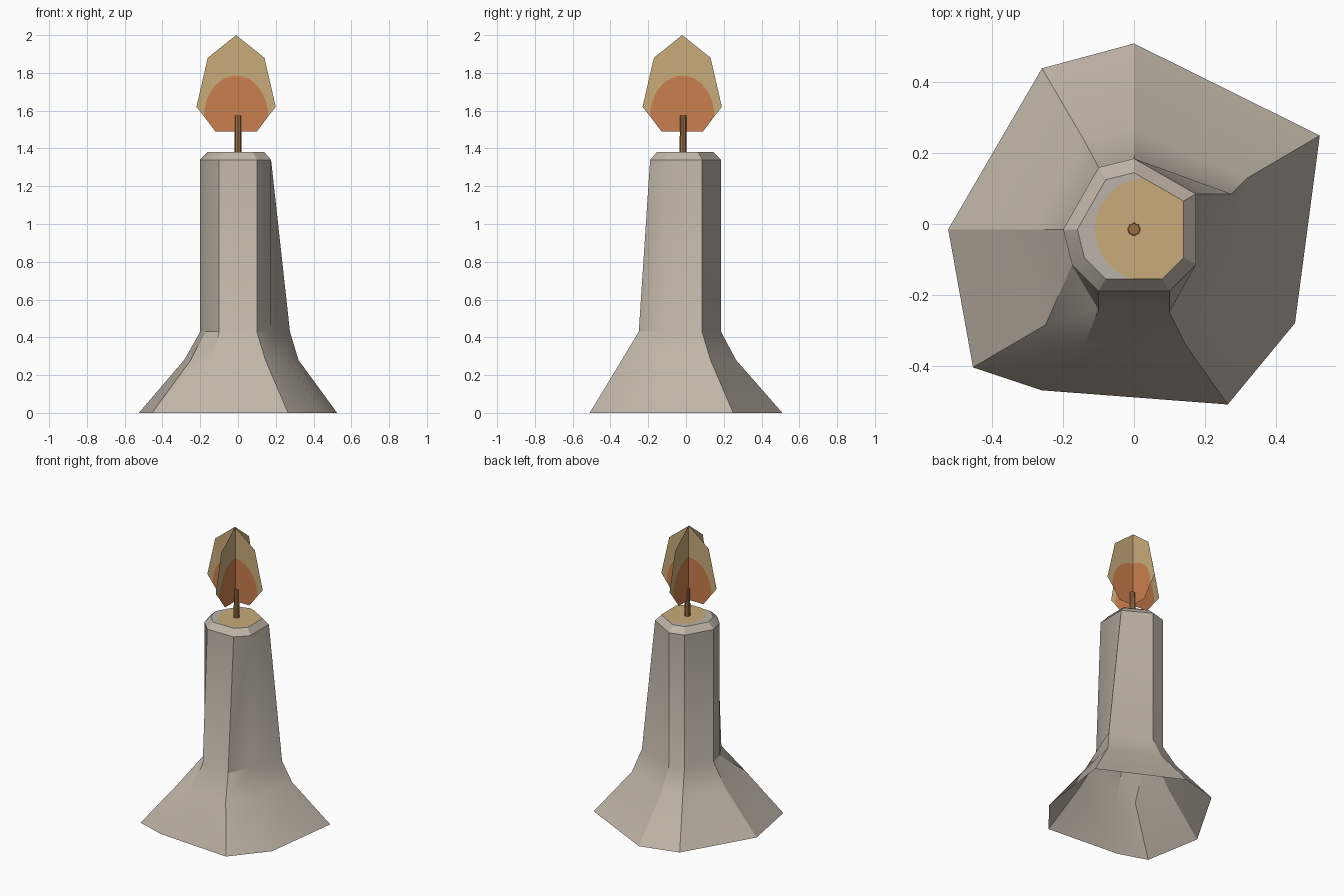
import bpy, bmesh, math
from mathutils import Vector

if "Cube" in bpy.data.objects:
    bpy.data.objects.remove(bpy.data.objects["Cube"])


def material(name, rgb):
    m = bpy.data.materials.new(name)
    m.diffuse_color = (*rgb, 1)
    m.use_nodes = True
    m.node_tree.nodes["Principled BSDF"].inputs["Base Color"].default_value = m.diffuse_color
    return m


WAX = material("grey wax", (0.53, 0.46, 0.39))
TOP = material("pale grey top", (0.49, 0.45, 0.40))
TAN = material("tan glow", (0.58, 0.41, 0.195))
ORANGE = material("orange flame", (0.60, 0.21, 0.075))
BROWN = material("brown wick", (0.32, 0.155, 0.06))


def finish(bm, name, mats, smooth=False):
    me = bpy.data.meshes.new(name)
    bm.to_mesh(me)
    bm.free()
    ob = bpy.data.objects.new(name, me)
    bpy.context.collection.objects.link(ob)
    for m in mats:
        me.materials.append(m)
    if smooth:
        bpy.ops.object.select_all(action='DESELECT')
        ob.select_set(True)
        bpy.context.view_layer.objects.active = ob
        bpy.ops.object.shade_smooth_by_angle(angle=math.radians(30))
    return ob


# Candle body: irregular eight-sided rings, open underneath
CY = -0.015
rings = [
    (0.00, [(0.525, 0.25), (0, 0.51), (-0.26, 0.44), (-0.525, CY),
            (-0.455, -0.405), (-0.26, -0.47), (0.265, -0.51), (0.455, -0.28)]),
    (0.28, [(0.32, 0.13), (0, 0.265), (-0.14, 0.235), (-0.285, CY),
            (-0.25, -0.285), (-0.14, -0.34), (0.145, -0.34), (0.26, -0.16)]),
    (0.43, [(0.275, 0.085), (0, 0.185), (-0.10, 0.16), (-0.20, CY),
            (-0.175, -0.115), (-0.10, -0.24), (0.10, -0.25), (0.175, -0.115)]),
    (1.34, [(0.175, 0.085), (0, 0.185), (-0.10, 0.16), (-0.20, CY),
            (-0.175, -0.115), (-0.10, -0.19), (0.10, -0.19), (0.175, -0.115)]),
    (1.38, [(0.14, 0.065), (0, 0.145), (-0.08, 0.125), (-0.16, CY),
            (-0.14, -0.095), (-0.08, -0.155), (0.08, -0.155), (0.14, -0.095)]),
]
bm = bmesh.new()
loops = [[bm.verts.new((x, y, z)) for x, y in pts] for z, pts in rings]
for a, b in zip(loops, loops[1:]):
    for i in range(8):
        j = (i + 1) % 8
        bm.faces.new((a[i], a[j], b[j], b[i]))
bm.faces.new(loops[-1]).material_index = 1
finish(bm, "candle_body", [WAX, TOP], smooth=True)

# Melted pool: disc trimmed to the outline of the candle top
bm = bmesh.new()
bm.faces.new([bm.verts.new((0.035 + 0.145 * math.cos(t * math.tau / 40),
                            CY + 0.145 * math.sin(t * math.tau / 40), 1.383))
              for t in range(40)])
rim = rings[-1][1]
for p, q in zip(rim, rim[1:] + rim[:1]):
    d = Vector((q[0] - p[0], q[1] - p[1], 0))
    bmesh.ops.bisect_plane(bm, geom=bm.verts[:] + bm.edges[:] + bm.faces[:],
                           plane_co=(p[0], p[1], 0), plane_no=(d.y, -d.x, 0),
                           clear_outer=True)
finish(bm, "melted_pool", [TAN])

# Wick
bm = bmesh.new()
bmesh.ops.create_cone(bm, cap_ends=True, segments=8, radius1=0.019, radius2=0.017, depth=0.2)
bmesh.ops.translate(bm, verts=bm.verts, vec=(0, CY, 1.475))
finish(bm, "wick", [BROWN])


# Flame: two crossed cards, each with an orange core cut into the tan outline
def flame(name, place):
    bm = bmesh.new()

    def v(u, z):
        return bm.verts.new(place(u, z))

    arc = [v(0.17 * math.cos(t * math.pi / 20),
             1.57 + 0.215 * math.sin(t * math.pi / 20)) for t in range(21)]
    outer = [(0.21, 1.62), (0.15, 1.88), (0, 2.0), (-0.15, 1.88), (-0.21, 1.62)]
    bm.faces.new([v(0.11, 1.49)] + arc + [v(-0.11, 1.49)]).material_index = 1
    bm.faces.new([v(u, z) for u, z in outer] + arc[::-1])
    finish(bm, name, [TAN, ORANGE])


flame("flame_front", lambda u, z: (u - 0.01, -0.018, z))
flame("flame_side", lambda u, z: (-0.008, u - 0.02, z))
